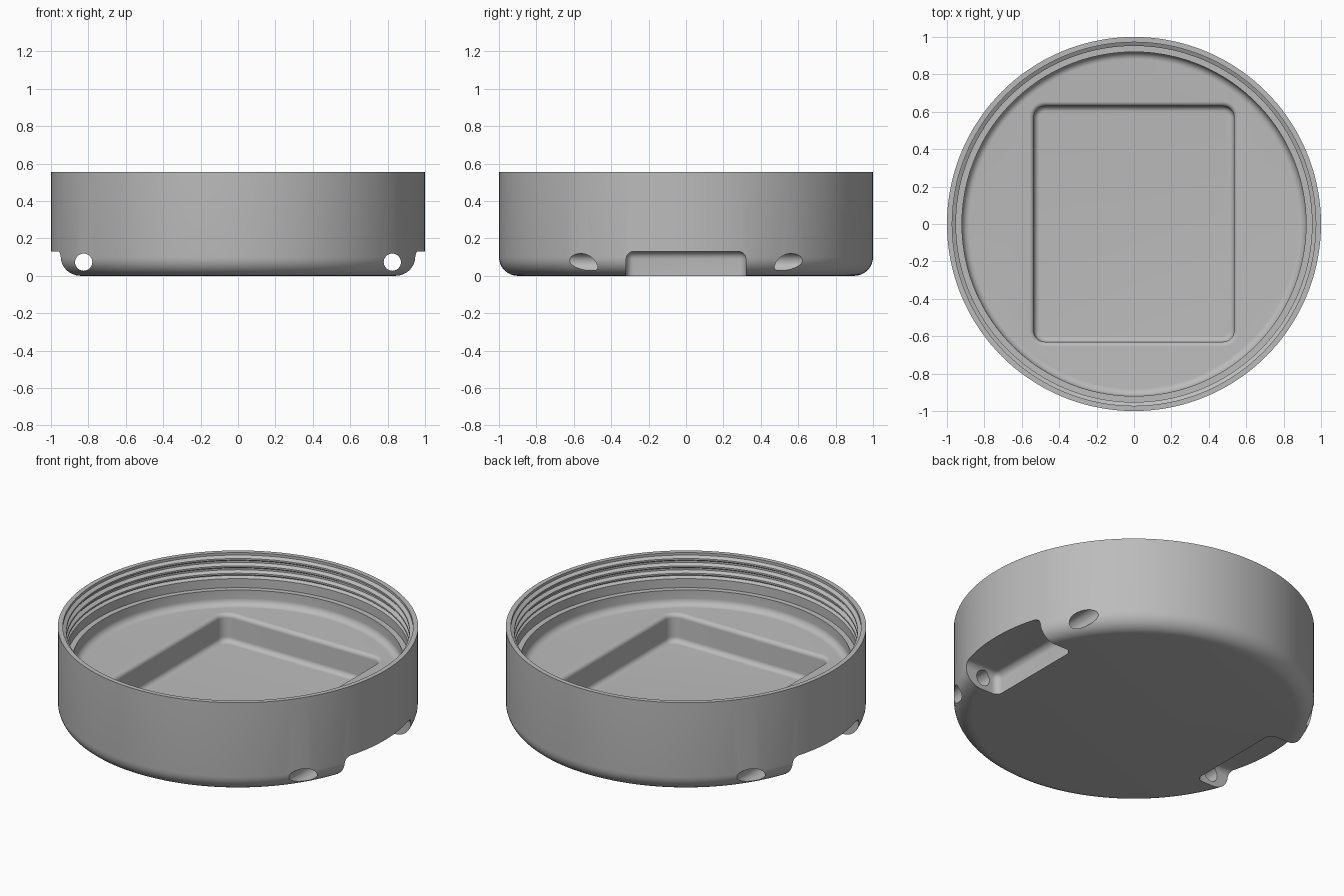
import bpy, bmesh, math
from mathutils import Vector

if "Cube" in bpy.data.objects:
    bpy.data.objects.remove(bpy.data.objects["Cube"])

grey = bpy.data.materials.new("plain grey")
grey.use_nodes = True
grey.diffuse_color = (0.5, 0.5, 0.5, 1)
grey.node_tree.nodes["Principled BSDF"].inputs["Base Color"].default_value = grey.diffuse_color

HEIGHT, FLOOR, POCKET_FLOOR = 0.555, 0.26, 0.09


def arc(cx, cz, r, start, end, n=8):
    """Points on an arc, angles in degrees."""
    angles = [math.radians(start + (end - start) * i / n) for i in range(n + 1)]
    return [(cx + r * math.cos(a), cz + r * math.sin(a)) for a in angles]


def finish(name, bm):
    bmesh.ops.recalc_face_normals(bm, faces=bm.faces)
    mesh = bpy.data.meshes.new(name)
    bm.to_mesh(mesh)
    bm.free()
    mesh.materials.append(grey)
    obj = bpy.data.objects.new(name, mesh)
    bpy.context.collection.objects.link(obj)
    return obj


def revolve(name, profile, steps=144):
    bm = bmesh.new()
    verts = [bm.verts.new((r, 0, z)) for r, z in profile]
    edges = [bm.edges.new(pair) for pair in zip(verts, verts[1:])]
    bmesh.ops.spin(bm, geom=verts + edges, axis=(0, 0, 1), cent=(0, 0, 0),
                   angle=math.tau, steps=steps, use_merge=True)
    bmesh.ops.remove_doubles(bm, verts=bm.verts, dist=1e-5)
    return finish(name, bm)


def rounded_loft(name, half_x, half_y, corner, sections):
    """Stack rounded rectangles; each section is (outward offset, height)."""
    bm = bmesh.new()
    rings = []
    for off, z in sections:
        ring = []
        for sx, sy, start in ((1, 1, 0), (-1, 1, 90), (-1, -1, 180), (1, -1, 270)):
            cx, cy = sx * (half_x - corner), sy * (half_y - corner)
            ring += [bm.verts.new((x, y, z))
                     for x, y in arc(cx, cy, corner + off, start, start + 90)]
        rings.append(ring)
    for low, high in zip(rings, rings[1:]):
        for i in range(len(low)):
            j = (i + 1) % len(low)
            bm.faces.new((low[i], low[j], high[j], high[i]))
    bm.faces.new(rings[0])
    bm.faces.new(rings[-1])
    return finish(name, bm)


def bevelled_box(name, centre, size, radius):
    bm = bmesh.new()
    bmesh.ops.create_cube(bm, size=1)
    bmesh.ops.scale(bm, vec=size, verts=bm.verts)
    bmesh.ops.translate(bm, vec=centre, verts=bm.verts)
    bmesh.ops.bevel(bm, geom=bm.edges[:], offset=radius, segments=6,
                    profile=0.5, affect='EDGES')
    return finish(name, bm)


def cylinder_y(name, x, z, radius, length):
    bm = bmesh.new()
    bmesh.ops.create_cone(bm, cap_ends=True, segments=32, radius1=radius,
                          radius2=radius, depth=length)
    for v in bm.verts:
        v.co = Vector((x + v.co.x, v.co.z, z + v.co.y))
    return finish(name, bm)


# Round case: filleted outside, threaded mouth, ledge and filleted floor
profile = [(0, 0)] + arc(0.9, 0.1, 0.1, -90, 0) + [(1, HEIGHT), (0.972, HEIGHT)]
pitch, thread_top = 0.045, 0.54
for turn in range(3):
    z = thread_top - turn * pitch
    profile += [(0.972, z), (0.952, z - 0.012), (0.952, z - 0.022), (0.972, z - 0.034)]
profile += [(0.972, 0.415), (0.952, 0.405), (0.952, 0.35), (0.92, 0.35)]
profile += arc(0.88, FLOOR + 0.04, 0.04, 0, -90) + [(0, FLOOR)]
case = revolve("round_case", profile)

# Pocket in the floor, rounded at its foot and its rim
foot, rim = 0.03, 0.025
sections = [(x, z) for x, z in arc(-foot, POCKET_FLOOR + foot, foot, -90, 0)]
sections += [(x, z) for x, z in arc(rim, FLOOR - rim, rim, 180, 90)]
sections += [(rim, FLOOR + 0.1)]
cutters = [rounded_loft("pocket_cutter", 0.535, 0.63, 0.06, sections)]

# Strap notches with pin holes on both sides
for side, label in ((1, "left"), (-1, "right")):
    cutters.append(bevelled_box(label + "_notch_cutter", (side * 0.97, 0, -0.035),
                                (0.5, 0.64, 0.33), 0.04))
    cutters.append(cylinder_y(label + "_pin_hole_cutter", side * 0.825, 0.073, 0.046, 2))

for cutter in cutters:
    cutter.hide_render = True
    cutter.hide_viewport = True
    mod = case.modifiers.new(cutter.name, 'BOOLEAN')
    mod.operation = 'DIFFERENCE'
    mod.solver = 'EXACT'
    mod.object = cutter

# Apply the cuts, drop the cutters and smooth the curved faces
bpy.context.view_layer.update()
graph = bpy.context.evaluated_depsgraph_get()
case.data = bpy.data.meshes.new_from_object(case.evaluated_get(graph))
case.modifiers.clear()
for cutter in cutters:
    bpy.data.objects.remove(cutter)
bpy.ops.object.select_all(action='DESELECT')
case.select_set(True)
bpy.context.view_layer.objects.active = case
bpy.ops.object.shade_smooth_by_angle(angle=math.radians(30))
